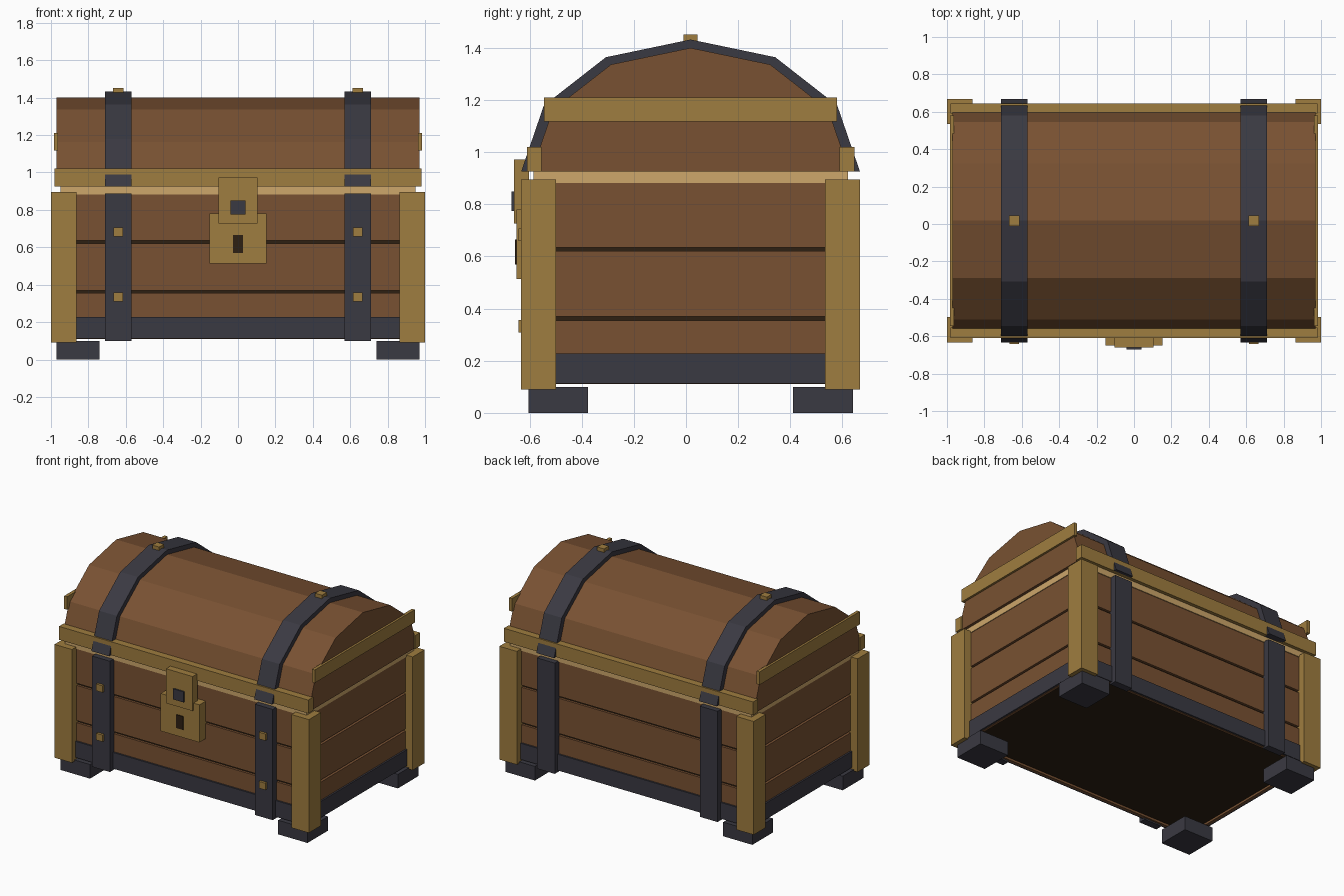
import bpy, bmesh, math

if "Cube" in bpy.data.objects:
    bpy.data.objects.remove(bpy.data.objects["Cube"])

CY = 0.0175  # chest centre in y (the lock sticks out in front)


def mat(name, rgb):
    m = bpy.data.materials.new(name)
    m.diffuse_color = (*rgb, 1)
    m.use_nodes = True
    m.node_tree.nodes["Principled BSDF"].inputs["Base Color"].default_value = m.diffuse_color
    return m


WOOD = mat("brown wood", (0.190, 0.083, 0.032))
BRASS = mat("dull brass", (0.345, 0.205, 0.050))
IRON = mat("dark iron", (0.042, 0.041, 0.054))
RIM = mat("pale wood", (0.610, 0.385, 0.145))
DARK = mat("dark gap", (0.026, 0.014, 0.006))


def finish(name, bm, material):
    bmesh.ops.recalc_face_normals(bm, faces=bm.faces)
    me = bpy.data.meshes.new(name)
    bm.to_mesh(me)
    bm.free()
    me.materials.append(material)
    ob = bpy.data.objects.new(name, me)
    bpy.context.collection.objects.link(ob)
    return ob


def add_box(bm, x, y, z):
    """Box from (min, max) ranges; y is measured from the chest centre."""
    vs = bmesh.ops.create_cube(bm, size=1)["verts"]
    for v in vs:
        for i, (a, b) in enumerate((x, y, z)):
            v.co[i] = (a + b) / 2 + v.co[i] * (b - a)
        v.co.y += CY


def boxes(name, material, x, y, z, mx=False, my=False):
    """One object holding a box and its mirror copies in x and/or y."""
    bm = bmesh.new()
    for sx in ((1, -1) if mx else (1,)):
        for sy in ((1, -1) if my else (1,)):
            add_box(bm, sorted(sx * a for a in x), sorted(sy * a for a in y), z)
    return finish(name, bm, material)


def ring(name, material, hx, hy, t, z):
    """Four boards around a rectangle."""
    bm = bmesh.new()
    for s in (1, -1):
        add_box(bm, (-hx, hx), sorted((s * hy, s * (hy - t))), z)
        add_box(bm, sorted((s * hx, s * (hx - t))), (t - hy, hy - t), z)
    return finish(name, bm, material)


def arc(ry, rz, z0=0.925, n=6):
    return [(ry * math.cos(math.pi * i / n) + CY, z0 + rz * math.sin(math.pi * i / n))
            for i in range(n + 1)]


def extrude_profile(name, material, pts, x0, x1):
    bm = bmesh.new()
    f = bm.faces.new([bm.verts.new((x0, y, z)) for y, z in pts])
    ext = bmesh.ops.extrude_face_region(bm, geom=[f])["geom"]
    for v in ext:
        if isinstance(v, bmesh.types.BMVert):
            v.co.x = x1
    return finish(name, bm, material)


# body: dark core with three rows of planks, gaps show the core
boxes("body_core", DARK, (-0.925, 0.925), (-0.58, 0.58), (0.125, 0.88))
for i, z in enumerate(((0.11, 0.355), (0.37, 0.62), (0.635, 0.882))):
    ring(f"plank_row_{i + 1}", WOOD, 0.945, 0.597, 0.02, z)
ring("base_band", IRON, 0.957, 0.609, 0.013, (0.112, 0.227))
boxes("rim", RIM, (-0.95, 0.95), (-0.603, 0.603), (0.882, 0.925))

# feet and corner posts
boxes("feet", IRON, (0.74, 0.97), (0.3925, 0.6225), (0, 0.10), True, True)
boxes("corner_posts", BRASS, (0.863, 1.0), (0.516, 0.65), (0.09, 0.895), True, True)

# body straps, front and back, with studs on the front
boxes("body_straps", IRON, (0.57, 0.71), (0.59, 0.642), (0.10, 0.887), True, True)
for n, z in (("lower", 0.333), ("upper", 0.683)):
    boxes(f"{n}_strap_studs", BRASS, (0.615, 0.665), (-0.66, -0.635), (z - 0.024, z + 0.024), True)

# lid: faceted dome, edge trim, end battens
extrude_profile("lid", WOOD, arc(0.61, 0.475), -0.97, 0.97)
boxes("lid_trim", BRASS, (-0.98, 0.98), (0.572, 0.628), (0.925, 1.02), my=True)
boxes("lid_end_battens", BRASS, (0.962, 0.985), (-0.562, 0.562), (1.118, 1.21), mx=True)

# lid straps with top studs
for side, s in (("left", -1), ("right", 1)):
    extrude_profile(f"{side}_lid_strap", IRON,
                    arc(0.65, 0.507) + arc(0.60, 0.465)[::-1], s * 0.57, s * 0.71)
boxes("lid_studs", BRASS, (0.613, 0.667), (-0.027, 0.027), (1.41, 1.452), mx=True)

# lock plate, hasp and their dark details
boxes("lock_plate", BRASS, (-0.152, 0.152), (-0.668, -0.59), (0.513, 0.78))
boxes("keyhole", DARK, (-0.026, 0.026), (-0.674, -0.66), (0.57, 0.665))
boxes("hasp", BRASS, (-0.105, 0.105), (-0.677, -0.62), (0.727, 0.972))
boxes("hasp_button", IRON, (-0.041, 0.041), (-0.6875, -0.67), (0.775, 0.85))
